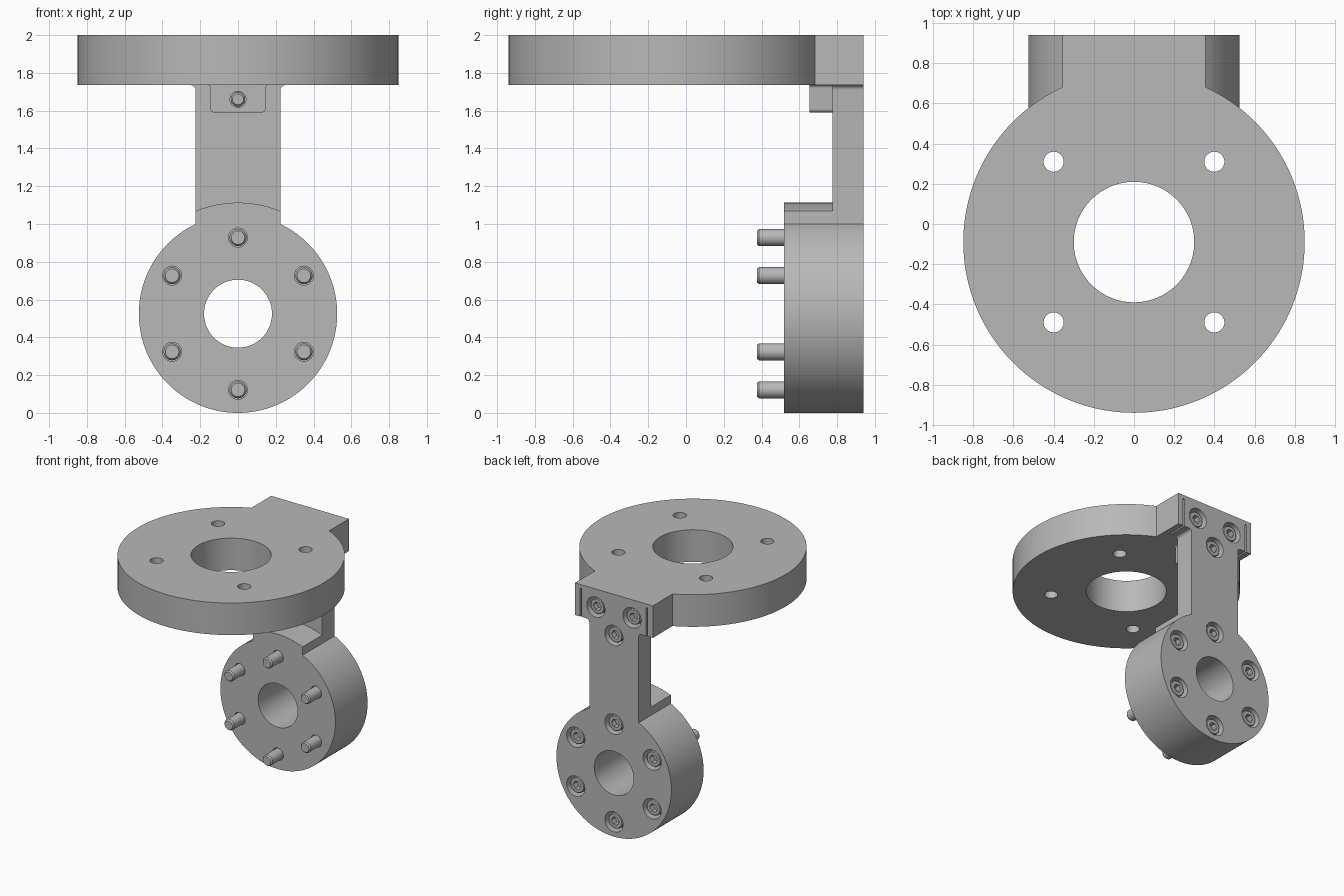
import bpy, bmesh
from math import sin, cos, acos, radians, pi
from mathutils import Vector

if "Cube" in bpy.data.objects:
    bpy.data.objects.remove(bpy.data.objects["Cube"])

grey = bpy.data.materials.new("machined_grey")
grey.use_nodes = True
COLOUR = (0.48, 0.48, 0.48, 1)
grey.diffuse_color = COLOUR
grey.node_tree.nodes["Principled BSDF"].inputs["Base Color"].default_value = COLOUR


def arc(cx, cy, r, start, end, n):
    """Points along an arc, angles in radians."""
    return [(cx + r * cos(start + (end - start) * i / n),
             cy + r * sin(start + (end - start) * i / n)) for i in range(n + 1)]


def circle(cx, cy, r, n=48):
    return arc(cx, cy, r, 0, 2 * pi, n)[:-1]


def mirrored(half):
    """Close a right-hand outline with its mirror image."""
    return half + [(-x, z) for x, z in reversed(half) if abs(x) > 1e-6]


def prism(name, outline, start, end, axis="Y"):
    """Extrude an outline along Y (points are x, z) or Z (points are x, y)."""
    def place(p, d):
        return Vector((p[0], d, p[1])) if axis == "Y" else Vector((p[0], p[1], d))
    bm = bmesh.new()
    face = bm.faces.new([bm.verts.new(place(p, start)) for p in outline])
    out = bmesh.ops.extrude_face_region(bm, geom=[face])
    moved = [g for g in out["geom"] if isinstance(g, bmesh.types.BMVert)]
    bmesh.ops.translate(bm, verts=moved, vec=place((0, 0), end - start))
    bmesh.ops.recalc_face_normals(bm, faces=bm.faces)
    return finish(name, bm)


def finish(name, bm):
    mesh = bpy.data.meshes.new(name)
    bm.to_mesh(mesh)
    bm.free()
    mesh.materials.append(grey)
    obj = bpy.data.objects.new(name, mesh)
    bpy.context.scene.collection.objects.link(obj)
    return obj


def cut(obj, cutters):
    """Subtract all cutters, bake the result and remove the cutters."""
    for c in cutters:
        c.hide_render = True
        mod = obj.modifiers.new("cut", "BOOLEAN")
        mod.operation, mod.solver, mod.object = "DIFFERENCE", "EXACT", c
    graph = bpy.context.evaluated_depsgraph_get()
    mesh = bpy.data.meshes.new_from_object(obj.evaluated_get(graph))
    obj.modifiers.clear()
    obj.data = mesh
    for c in cutters:
        bpy.data.objects.remove(c)


def smooth(obj):
    bpy.ops.object.select_all(action="DESELECT")
    obj.select_set(True)
    bpy.context.view_layer.objects.active = obj
    bpy.ops.object.shade_smooth_by_angle(angle=radians(30))


def drill(x, z, r, start, end, axis="Y"):
    return prism("cutter", circle(x, z, r), start, end, axis)


# Main dimensions
BACK, WEB, HUB_FRONT = 0.94, 0.775, 0.52
PLATE_Z, TOP = 1.735, 2.0
DISC_Y, DISC_R = -0.09, 0.85
HUB_Z, HUB_R, POST = 0.525, 0.525, 0.225
TAB, HEAD, HEAD_TOP = 0.355, 0.295, 1.97
hub_bolts = [(0.403 * sin(i * pi / 3), HUB_Z + 0.403 * cos(i * pi / 3)) for i in range(6)]
head_bolts = [(-0.165, 1.85), (0.165, 1.85), (0, 1.66)]

# Round mounting plate with rear tab
a = acos(TAB / DISC_R)
outline = arc(0, DISC_Y, DISC_R, pi - a, 2 * pi + a, 128) + [(TAB, BACK), (-TAB, BACK)]
plate = prism("mounting_plate", outline, PLATE_Z, TOP, "Z")
slot = [(-0.308, 1.6), (0.308, 1.6), (0.308, HEAD_TOP), (-0.308, HEAD_TOP)]
cut(plate, [prism("cutter", circle(0, DISC_Y, 0.3, 96), 1.6, 2.1, "Z"),
            prism("cutter", slot, WEB, 1.1)]
    + [drill(x, DISC_Y + y, 0.05, 1.6, 2.1, "Z") for x in (-0.4, 0.4) for y in (-0.4, 0.4)])

# Rear arm: hub back, post and wide head in one slab
a = acos(POST / HUB_R)
hub_half = arc(0, HUB_Z, HUB_R, -pi / 2, a, 64)
arm_half = (hub_half + arc(POST + 0.025, PLATE_Z - 0.025, 0.025, pi, pi / 2, 6)
            + [(HEAD, PLATE_Z), (HEAD, HEAD_TOP)])
arm = prism("arm", mirrored(arm_half), WEB, BACK)
cut(arm, [prism("cutter", circle(0, HUB_Z, 0.18, 64), 0.3, 1.1)]
    + [drill(x, z, 0.083, 0.84, 1.1) for x, z in hub_bolts + head_bolts])

# Front half of the hub with its raised crown
crown = 0.588
hub_front = prism("hub_front", mirrored(
    hub_half + arc(0, HUB_Z, crown, acos(POST / crown), pi / 2, 16)), HUB_FRONT, WEB)
cut(hub_front, [prism("cutter", circle(0, HUB_Z, 0.18, 64), 0.3, 1.1)]
    + [drill(x, z, 0.05, 0.3, 0.7) for x, z in hub_bolts])

# Threaded boss under the plate
boss_half = (arc(0.125, 1.61, 0.02, -pi / 2, 0, 6)
             + arc(0.16, PLATE_Z - 0.015, 0.015, pi, pi / 2, 5))
boss = prism("boss", mirrored(boss_half), 0.655, WEB)
cut(boss, [drill(0, 1.66, 0.042, 0.5, 0.7)])


# Socket head screws
def screw(name, tip, r):
    """Lathed cap screw pointing forward, with a hex socket in the head."""
    profile = [(0, tip), (r - 0.009, tip), (r, tip + 0.012), (r, 0.835), (0.064, 0.835),
               (0.064, 0.915), (0.058, 0.922), (0, 0.922)]
    bm = bmesh.new()
    verts = [bm.verts.new((x, y, 0)) for x, y in profile]
    edges = [bm.edges.new(pair) for pair in zip(verts, verts[1:])]
    bmesh.ops.spin(bm, geom=verts + edges, axis=(0, 1, 0), cent=(0, 0, 0),
                   steps=32, angle=2 * pi)
    bmesh.ops.remove_doubles(bm, verts=bm.verts, dist=1e-4)
    bmesh.ops.recalc_face_normals(bm, faces=bm.faces)
    obj = finish(name, bm)
    cut(obj, [prism("cutter", circle(0, 0, 0.036, 6), 0.875, 1.0)])
    smooth(obj)
    return obj


def place_screws(name, tip, r, spots):
    first = screw(name, tip, r)
    for i, (x, z) in enumerate(spots):
        obj = first
        if i:
            obj = bpy.data.objects.new(name, first.data)
            bpy.context.scene.collection.objects.link(obj)
        obj.location = (x, 0, z)


for part in (plate, arm, hub_front, boss):
    smooth(part)
place_screws("hub_screw", 0.375, 0.045, hub_bolts)
place_screws("head_screw", 0.657, 0.038, head_bolts[2:])
place_screws("tab_screw", 0.72, 0.038, head_bolts[:2])
